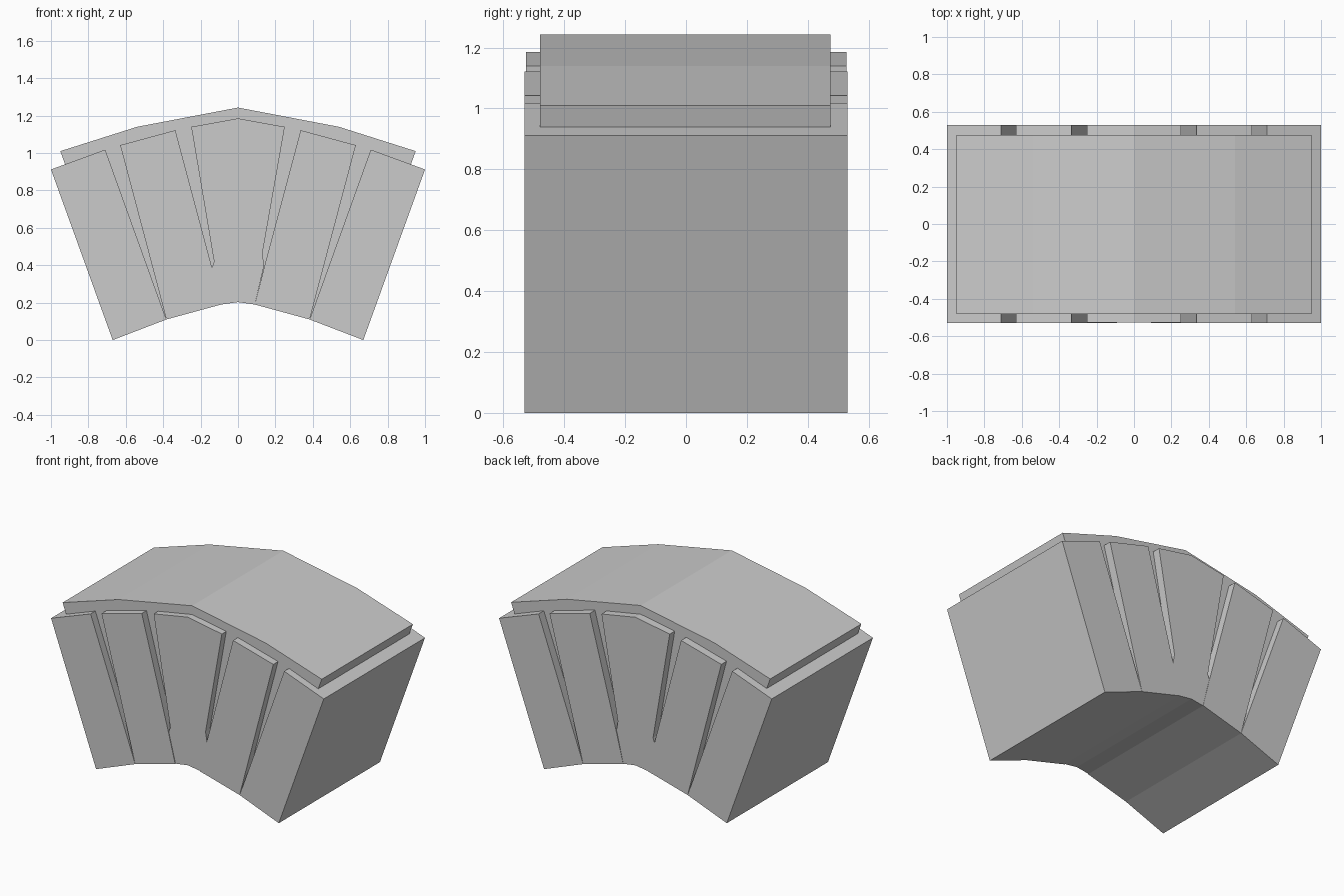
import bpy, bmesh

if "Cube" in bpy.data.objects:
    bpy.data.objects.remove(bpy.data.objects["Cube"])


def prism(name, profile, y0, y1, mirror=False):
    """Extrude an x/z profile from y0 to y1, optionally mirrored across x."""
    bm = bmesh.new()
    face = bm.faces.new([bm.verts.new((x, y0, z)) for x, z in profile])
    ext = bmesh.ops.extrude_face_region(bm, geom=[face])
    verts = [v for v in ext["geom"] if isinstance(v, bmesh.types.BMVert)]
    bmesh.ops.translate(bm, verts=verts, vec=(0, y1 - y0, 0))
    bmesh.ops.recalc_face_normals(bm, faces=bm.faces)
    mesh = bpy.data.meshes.new(name)
    bm.to_mesh(mesh)
    bm.free()
    obj = bpy.data.objects.new(name, mesh)
    bpy.context.collection.objects.link(obj)
    if mirror:
        mod = obj.modifiers.new("Mirror", "MIRROR")
        mod.use_mirror_merge = False
    return obj


def symmetric(half):
    """Complete a right-hand half profile that starts and ends on x = 0."""
    return half + [(-x, z) for x, z in reversed(half[1:-1])]


# Recessed arch core, rising above the stones and backing the joints
core_half = [(0, 1.243), (0.54, 1.14), (0.95, 1.01), (0.923, 0.935),
             (0.62, 0.06), (0.38, 0.118), (0.09, 0.196), (0, 0.207)]
prism("arch_core", symmetric(core_half), -0.48, 0.475)

# Keystone, flared at its foot where the inner joints close up
keystone = [(0, 1.185), (0.25, 1.14), (0.13, 0.46), (0.14, 0.40),
            (0.09, 0.19), (0, 0.203), (-0.09, 0.19), (-0.14, 0.385),
            (-0.128, 0.42), (-0.25, 1.14)]
prism("keystone", keystone, -0.526, 0.528)

# Intermediate wedge stones
wedge = [(0.335, 1.122), (0.63, 1.042), (0.383, 0.11), (0.09, 0.19), (0.14, 0.39)]
prism("wedge_stones", wedge, -0.53, 0.53, mirror=True)

# End stones
end = [(0.71, 1.018), (1.0, 0.912), (0.67, 0.0), (0.383, 0.11)]
prism("end_stones", end, -0.53, 0.53, mirror=True)
